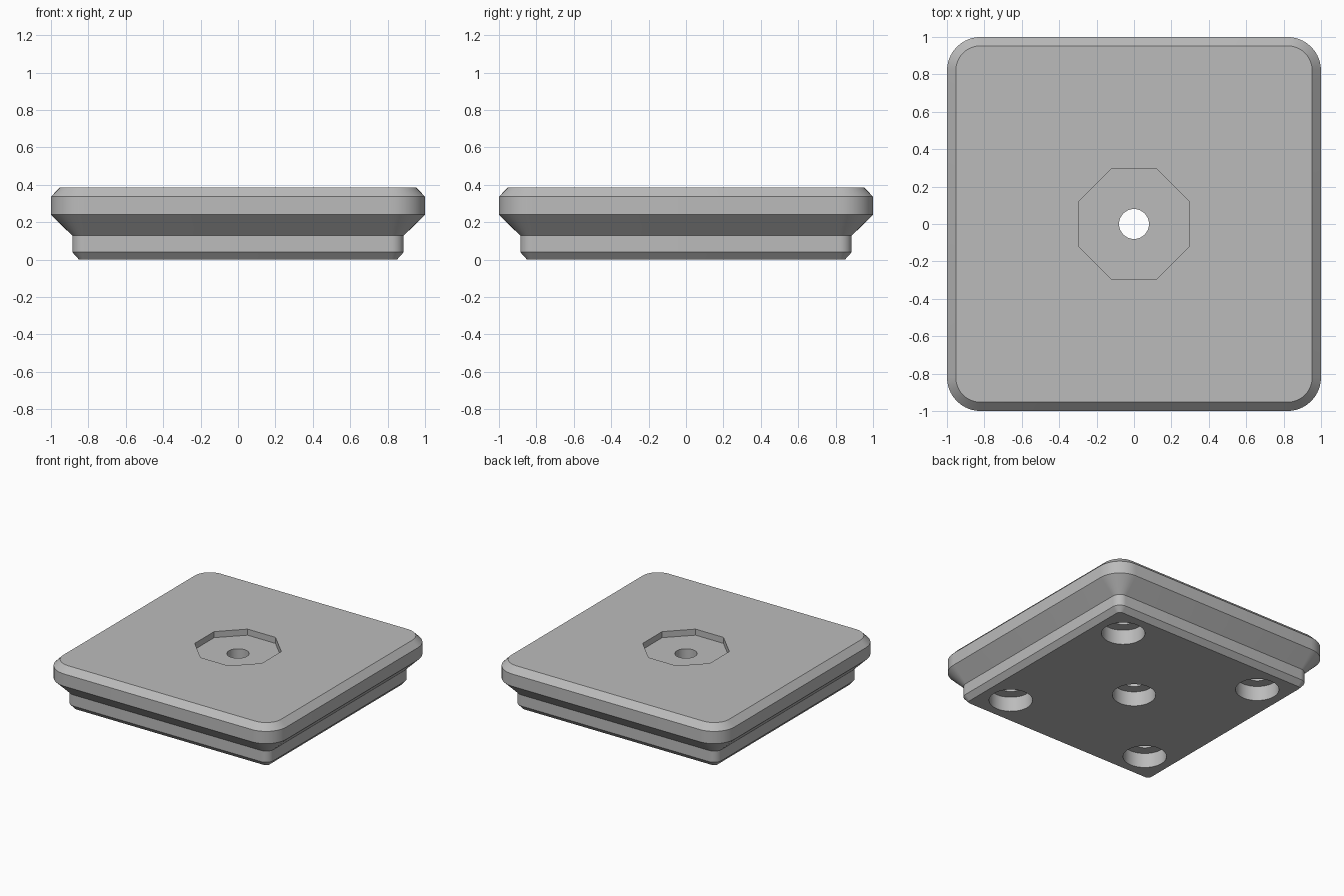
import bpy
import bmesh
from math import cos, sin, pi, radians

cube = bpy.data.objects.get("Cube")
if cube:
    bpy.data.objects.remove(cube, do_unlink=True)

grey = bpy.data.materials.new("light_grey")
grey.use_nodes = True
colour = (0.5, 0.5, 0.5, 1)
grey.diffuse_color = colour
grey.node_tree.nodes["Principled BSDF"].inputs["Base Color"].default_value = colour


def make_object(name, bm):
    bmesh.ops.recalc_face_normals(bm, faces=bm.faces)
    mesh = bpy.data.meshes.new(name)
    bm.to_mesh(mesh)
    bm.free()
    mesh.materials.append(grey)
    obj = bpy.data.objects.new(name, mesh)
    bpy.context.collection.objects.link(obj)
    return obj


def rounded_ring(bm, half, radius, z, steps=10):
    """Ring of vertices along a rounded square."""
    ring = []
    for corner, (sx, sy) in enumerate([(1, 1), (-1, 1), (-1, -1), (1, -1)]):
        for i in range(steps + 1):
            a = (corner + i / steps) * pi / 2
            ring.append(bm.verts.new((sx * (half - radius) + radius * cos(a),
                                      sy * (half - radius) + radius * sin(a), z)))
    return ring


def prism(name, x, y, z0, z1, radius, sides=40):
    bm = bmesh.new()
    bmesh.ops.create_cone(bm, cap_ends=True, segments=sides, radius1=radius,
                          radius2=radius, depth=z1 - z0)
    if sides == 8:
        bmesh.ops.rotate(bm, verts=bm.verts, matrix=Matrix.Rotation(radians(22.5), 3, "Z"))
    bmesh.ops.translate(bm, verts=bm.verts, vec=(x, y, (z0 + z1) / 2))
    return make_object(name, bm)


from mathutils import Matrix

# Stepped body: half width and height of each level
PROFILE = [(0.85, 0), (0.886, 0.04), (0.886, 0.128), (1, 0.24), (1, 0.337), (0.953, 0.385)]
bm = bmesh.new()
rings = [rounded_ring(bm, half, half - 0.82, z) for half, z in PROFILE]
for low, high in zip(rings, rings[1:]):
    for i in range(len(low)):
        j = (i + 1) % len(low)
        bm.faces.new((low[i], low[j], high[j], high[i]))
bm.faces.new(rings[0][::-1])
bm.faces.new(rings[-1])
base = make_object("base_plate", bm)

# Top recess, underside pockets and screw holes
PITCH, POCKET_TOP = 0.627, 0.116
cutters = [prism("top_recess_cutter", 0, 0, 0.337, 0.5, 0.294 / cos(pi / 8), 8),
           prism("centre_hole_cutter", 0, 0, -0.1, 0.5, 0.08),
           prism("centre_pocket_cutter", 0, 0, -0.1, POCKET_TOP, 0.156)]
for sx in (-1, 1):
    for sy in (-1, 1):
        x, y = sx * PITCH, sy * PITCH
        cutters.append(prism("pocket_cutter", x, y, -0.1, POCKET_TOP, 0.156))
        cutters.append(prism("screw_hole_cutter", x, y, -0.05, 0.28, 0.075))

bpy.context.view_layer.objects.active = base
base.select_set(True)
for cutter in cutters:
    cutter.hide_render = True
    cut = base.modifiers.new("cut", "BOOLEAN")
    cut.operation = "DIFFERENCE"
    cut.solver = "EXACT"
    cut.object = cutter
    bpy.ops.object.modifier_apply(modifier=cut.name)
    bpy.data.objects.remove(cutter, do_unlink=True)

bpy.ops.object.shade_smooth_by_angle(angle=radians(25))
